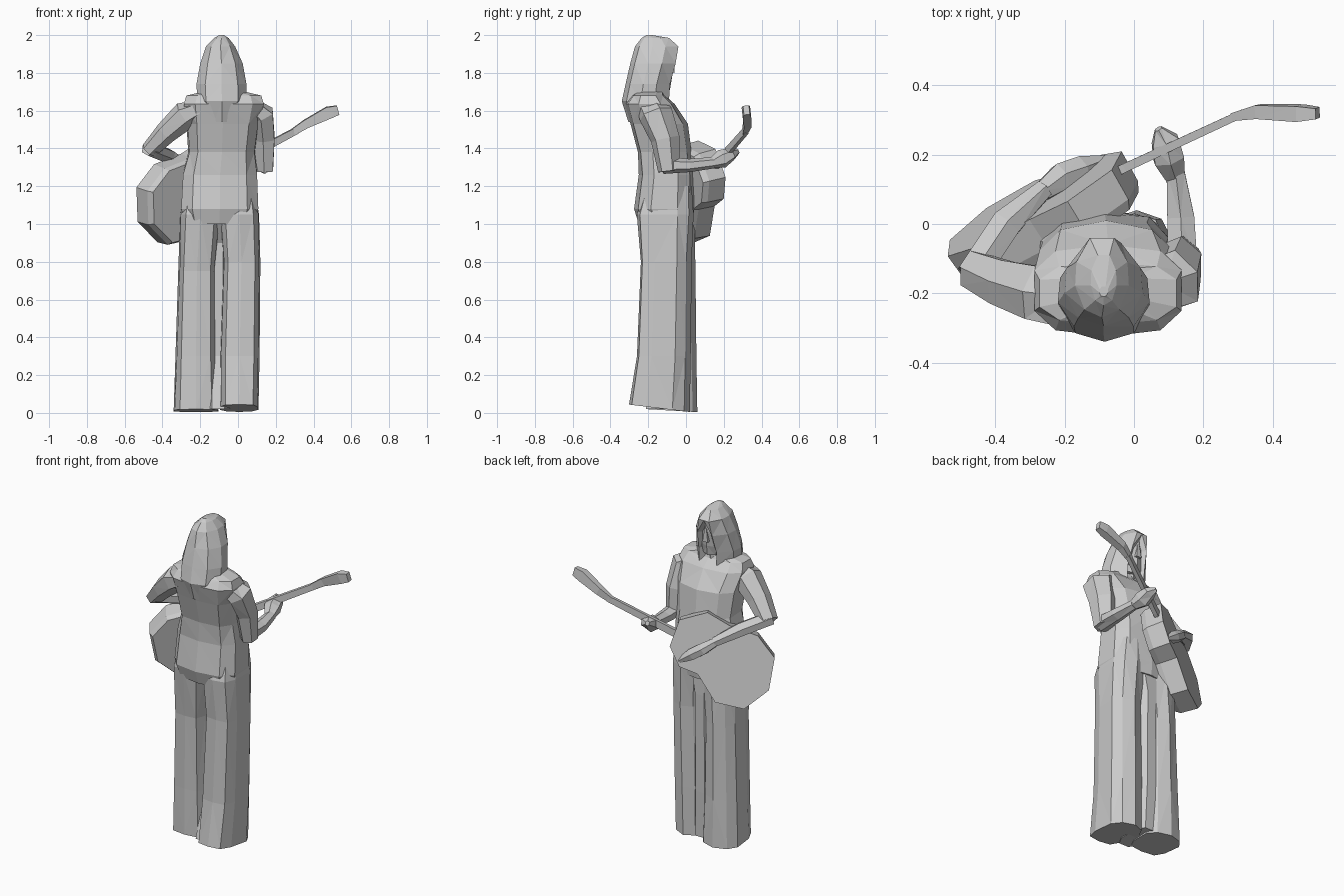
import bpy, bmesh, math
from mathutils import Vector


def loft(name, rings):
    """Skin a list of equal-length vertex rings and cap both ends."""
    bm = bmesh.new()
    rows = [[bm.verts.new(p) for p in r] for r in rings]
    n = len(rows[0])
    for a, b in zip(rows, rows[1:]):
        for i in range(n):
            j = (i + 1) % n
            bm.faces.new((a[i], a[j], b[j], b[i]))
    bm.faces.new(rows[0][::-1])
    bm.faces.new(rows[-1])
    bmesh.ops.triangulate(bm, faces=bm.faces[:])
    bmesh.ops.recalc_face_normals(bm, faces=bm.faces[:])
    me = bpy.data.meshes.new(name)
    bm.to_mesh(me)
    bm.free()
    ob = bpy.data.objects.new(name, me)
    bpy.context.collection.objects.link(ob)
    return ob


def level_ring(x0, x1, y0, y1, z, n=10, power=0.7, pleat=0.0, tilt=0.0):
    """Horizontal rounded-box ring; pleat pulls in alternate corners."""
    pts = []
    for i in range(n):
        t = 2 * math.pi * (i + 0.5) / n
        k = 1 - (pleat if i % 2 else 0)
        c = math.copysign(abs(math.cos(t)) ** power, math.cos(t)) * k
        s = math.copysign(abs(math.sin(t)) ** power, math.sin(t)) * k
        pts.append(((x0 + x1) / 2 + c * (x1 - x0) / 2,
                    (y0 + y1) / 2 + s * (y1 - y0) / 2, z - tilt * s))
    return pts


def tube(name, path, n=6):
    """Tube through (x, y, z, radius_side, radius_up) points."""
    ps = [Vector(p[:3]) for p in path]
    rings = []
    side = None
    for i, p in enumerate(ps):
        d = (ps[min(i + 1, len(ps) - 1)] - ps[max(i - 1, 0)]).normalized()
        ref = d.cross(Vector((0, 0, 1))) if side is None else side - d * side.dot(d)
        side = ref.normalized()
        up = side.cross(d)
        rings.append([p + side * math.cos(a) * path[i][3] + up * math.sin(a) * path[i][4]
                      for a in (2 * math.pi * (k + 0.5) / n for k in range(n))])
    return loft(name, rings)


# Flared trouser legs, one stepping forward, joined by cloth between them
loft("left_leg", [level_ring(-.345, -.10, -.21, .06, .012, pleat=.05, tilt=.008),
                  level_ring(-.335, -.11, -.21, .055, .3, pleat=.07),
                  level_ring(-.32, -.115, -.215, .05, .75, pleat=.08),
                  level_ring(-.31, -.09, -.25, .045, 1.05, pleat=.03),
                  level_ring(-.28, -.10, -.22, .03, 1.2)])
loft("right_leg", [level_ring(-.10, .112, -.31, .02, .025, pleat=.05, tilt=.02),
                   level_ring(-.10, .118, -.27, .025, .3, pleat=.07),
                   level_ring(-.085, .122, -.25, .03, .8, pleat=.08),
                   level_ring(-.10, .115, -.265, .04, 1.05, pleat=.03),
                   level_ring(-.09, .09, -.22, .03, 1.2)])
loft("inner_cloth", [level_ring(-.17, -.04, -.22, .02, .02, 8),
                     level_ring(-.17, -.05, -.13, .025, .3, 8),
                     level_ring(-.17, -.05, -.13, .03, .9, 8),
                     level_ring(-.20, .0, -.24, .03, 1.07, 8)])

# Hips, waist, chest and shoulders in one skin
loft("torso", [level_ring(-.285, .09, -.25, .035, 1.0),
               level_ring(-.308, .115, -.275, .043, 1.08),
               level_ring(-.298, .108, -.25, .04, 1.26),
               level_ring(-.27, .10, -.26, .03, 1.38, pleat=.04),
               level_ring(-.28, .12, -.30, .01, 1.53, pleat=.04),
               level_ring(-.295, .145, -.325, -.06, 1.635),
               level_ring(-.28, .13, -.29, -.11, 1.68),
               level_ring(-.15, .0, -.25, -.12, 1.71)])


# Long hair: a hood with an open front, closing over the forehead
def hair_ring(z, x0, x1, back, front, hollow):
    cx, w, d = (x0 + x1) / 2, (x1 - x0) / 2, front - back
    outline = [(.45, 1), (.95, .7), (1, .4), (.65, .1), (0, 0),
               (-.65, .1), (-1, .4), (-.95, .7), (-.45, 1), (0, 1 - hollow)]
    return [(cx + a * w, back + b * d, z) for a, b in outline]


loft("hair", [hair_ring(1.54, -.15, -.02, -.305, -.14, .45),
              hair_ring(1.65, -.215, .045, -.34, -.09, .45),
              hair_ring(1.74, -.22, .045, -.32, -.085, .35),
              hair_ring(1.85, -.20, .025, -.295, -.055, .2),
              hair_ring(1.94, -.17, -.015, -.27, -.04, .0),
              hair_ring(1.985, -.125, -.05, -.235, -.09, .0),
              hair_ring(2.0, -.10, -.075, -.21, -.18, .0)])

# Face with nose and neck
loft("face", [level_ring(-.13, -.04, -.2, -.085, 1.71, 6),
              level_ring(-.155, -.02, -.2, -.075, 1.77, 6),
              level_ring(-.165, -.01, -.2, -.065, 1.86, 6),
              level_ring(-.14, -.04, -.2, -.06, 1.94, 6)])
loft("nose", [level_ring(-.11, -.065, -.1, -.055, 1.80, 4),
              level_ring(-.095, -.08, -.1, -.06, 1.88, 4)])
loft("neck", [level_ring(-.15, -.03, -.24, -.11, 1.64, 6),
              level_ring(-.13, -.05, -.22, -.11, 1.76, 6)])

# Arm fretting the neck of the instrument
tube("fretting_upper_arm", [(.06, -.18, 1.625, .09, .05), (.12, -.16, 1.58, .095, .075),
                            (.135, -.11, 1.45, .08, .065), (.14, -.09, 1.28, .06, .05)])
tube("fretting_forearm", [(.14, -.12, 1.31, .05, .045), (.135, .02, 1.31, .045, .035),
                          (.12, .15, 1.325, .03, .03)])
tube("fretting_hand", [(.12, .13, 1.32, .03, .025), (.10, .19, 1.345, .05, .05),
                       (.09, .24, 1.37, .045, .035), (.07, .275, 1.385, .012, .015)])

# Arm reaching over the instrument body
tube("strumming_upper_arm", [(-.20, -.21, 1.61, .10, .05), (-.28, -.20, 1.575, .09, .075),
                             (-.38, -.17, 1.485, .075, .06), (-.47, -.13, 1.39, .06, .045)])
tube("strumming_forearm", [(-.47, -.15, 1.40, .05, .04), (-.37, .0, 1.36, .05, .04),
                           (-.26, .10, 1.29, .03, .03)])
tube("strumming_hand", [(-.27, .09, 1.295, .03, .025), (-.21, .135, 1.25, .045, .035),
                        (-.15, .155, 1.21, .045, .035), (-.08, .185, 1.16, .015, .015)])

# Guitar body: outline in its own tilted plane, tapering to a smaller back
axis = Vector((.80, .40, .43)).normalized()
face_n = Vector((-.45, .83, .22))
face_n = (face_n - axis * face_n.dot(axis)).normalized()
up = face_n.cross(axis)
up = up if up.z > 0 else -up
origin = Vector((-.26, .045, 1.195))
outline = [(.29, .08), (.17, .19), (.03, .18), (-.14, .20), (-.28, .13), (-.335, -.05),
           (-.26, -.21), (-.10, -.25), (.06, -.15), (.17, -.16), (.27, -.08)]


def board(depth, s):
    return [origin + axis * a * s + up * b * s + face_n * depth for a, b in outline]


loft("guitar_body", [board(-.10, .92), board(-.07, .98), board(.03, 1.0)])

# Guitar neck and headstock
tube("guitar_neck", [(-.20, .08, 1.24, .022, .03), (-.02, .165, 1.32, .018, .03),
                     (.31, .318, 1.495, .016, .025)], 4)
tube("headstock", [(.29, .31, 1.485, .016, .025), (.36, .325, 1.53, .028, .032),
                   (.48, .32, 1.59, .032, .045), (.53, .32, 1.603, .022, .035)], 4)
